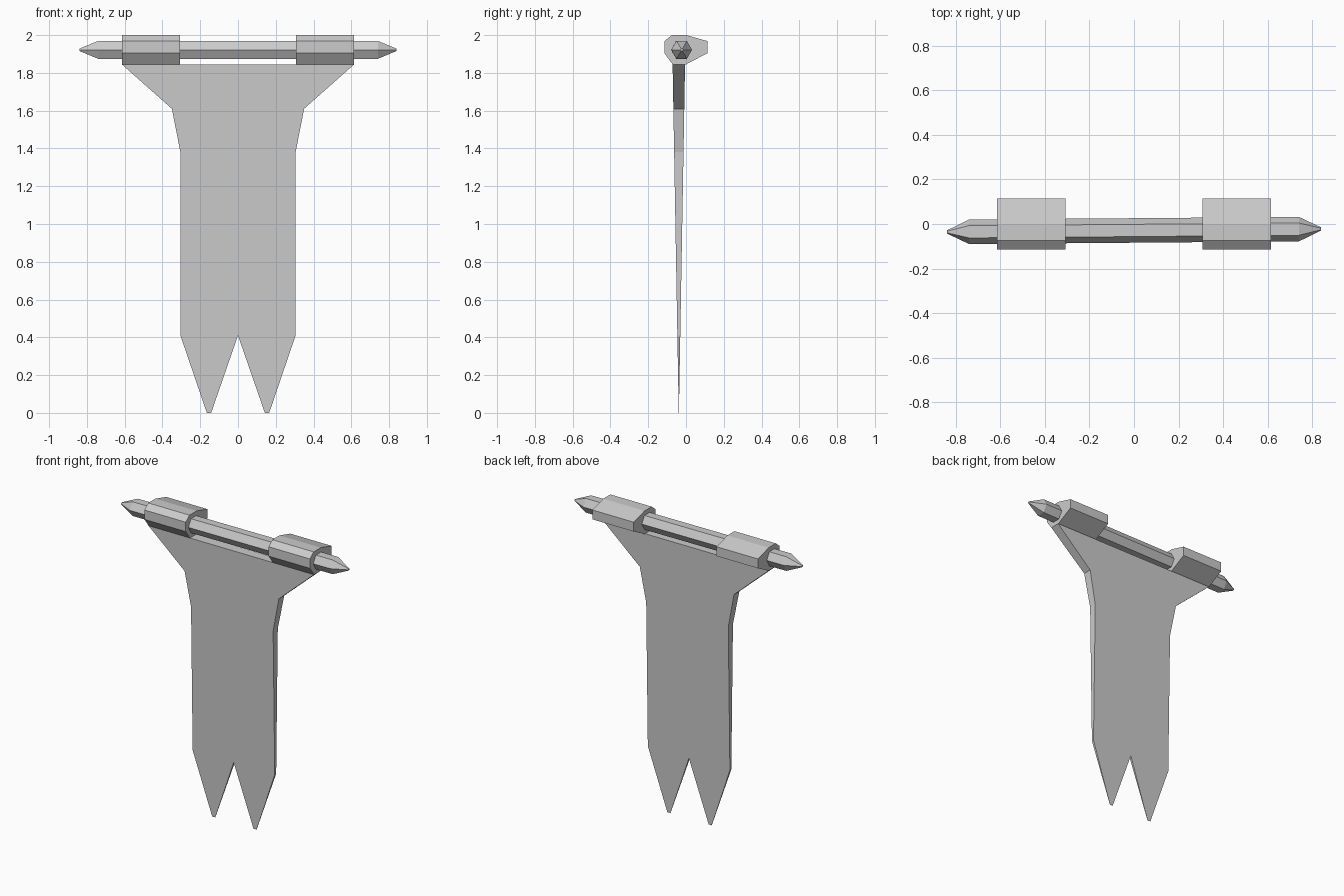
import bpy, bmesh, math

if "Cube" in bpy.data.objects:
    bpy.data.objects.remove(bpy.data.objects["Cube"])


def loft(name, rings):
    """Solid skinned through a list of equal-length vertex rings."""
    bm = bmesh.new()
    loops = [[bm.verts.new(p) for p in ring] for ring in rings]
    n = len(loops[0])
    for a, b in zip(loops, loops[1:]):
        for i in range(n):
            j = (i + 1) % n
            bm.faces.new((a[i], a[j], b[j], b[i]))
    bm.faces.new(loops[0])
    bm.faces.new(loops[-1])
    bmesh.ops.recalc_face_normals(bm, faces=bm.faces)
    mesh = bpy.data.meshes.new(name)
    bm.to_mesh(mesh)
    bm.free()
    obj = bpy.data.objects.new(name, mesh)
    bpy.context.collection.objects.link(obj)
    return obj


# Hanging cloth: swallow-tailed outline, tapering in thickness to the tips
half = [(0.615, 1.845), (0.35, 1.61), (0.305, 1.38), (0.305, 0.41),
        (0.165, 0.0), (0.142, 0.0)]
outline = half + [(0, 0.41)] + [(-x, z) for x, z in reversed(half)]


def cloth_side(sign):
    return [(x, -0.038 + sign * (0.0005 + 0.0325 * z / 1.845), z)
            for x, z in outline]


loft("banner_cloth", [cloth_side(-1), cloth_side(1)])


# Six-sided pole with pointed ends, set at a very slight angle
def pole_ring(x, r):
    return [(x, -0.029 + 0.008 * x + r * math.cos(math.radians(60 * k)),
             1.922 + r * math.sin(math.radians(60 * k))) for k in range(6)]


loft("pole", [pole_ring(x, r) for x, r in
              [(-0.84, 0.007), (-0.74, 0.055), (0.74, 0.055), (0.84, 0.007)]])

# Cloth sleeves wrapped around the pole
sleeve = [(-0.075, 2.0), (0.0, 2.0), (0.115, 1.968), (0.115, 1.905),
          (0.0, 1.845), (-0.071, 1.845), (-0.115, 1.905), (-0.115, 1.968)]
for side, s in (("left", -1), ("right", 1)):
    loft(side + "_sleeve",
         [[(s * x, y, z) for y, z in sleeve] for x in (0.308, 0.615)])
